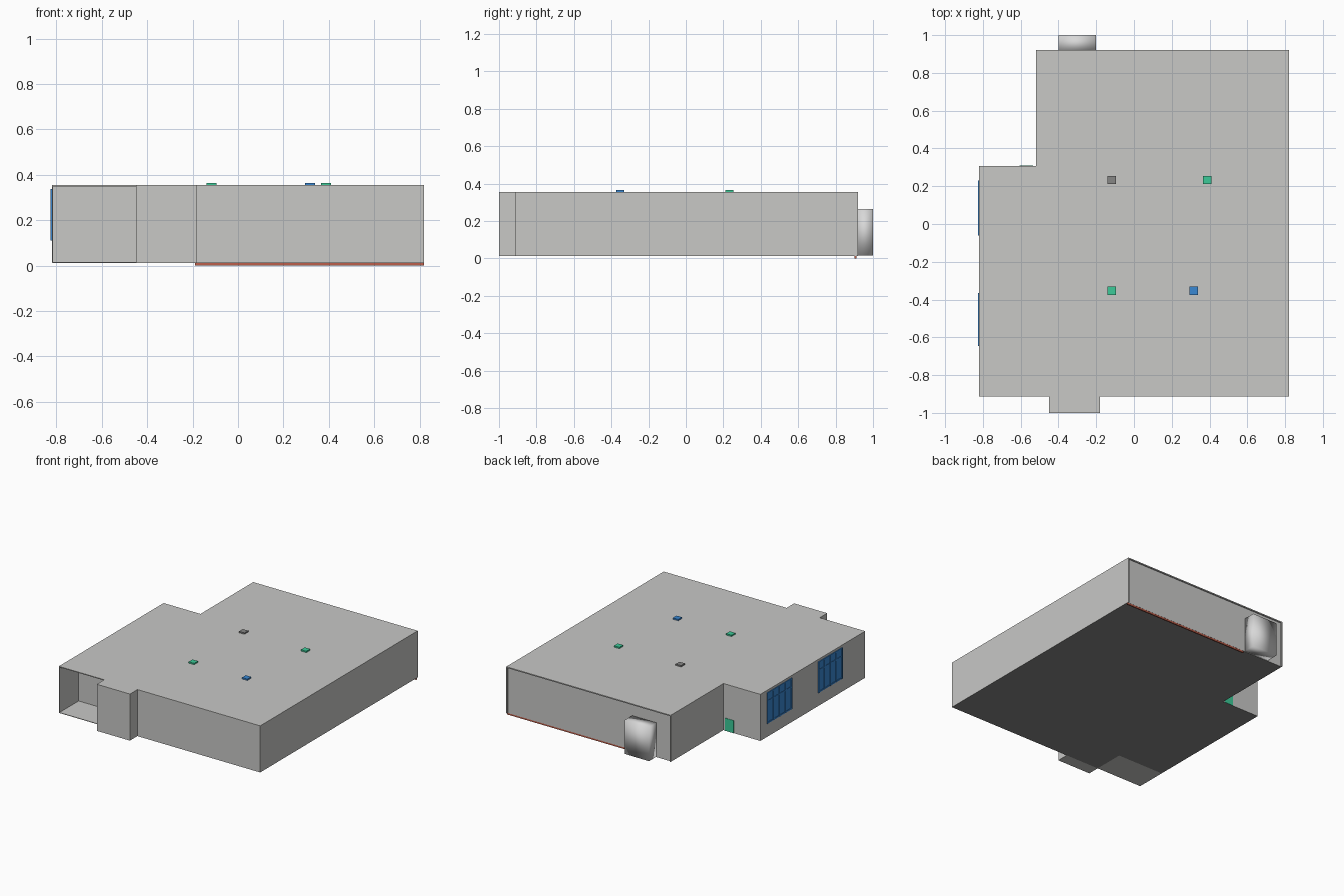
import bpy, bmesh

if "Cube" in bpy.data.objects:
    bpy.data.objects.remove(bpy.data.objects["Cube"])


def srgb(*c):
    return [((v / 255 + 0.055) / 1.055) ** 2.4 for v in c] + [1.0]


def material(name, *c):
    m = bpy.data.materials.new(name)
    m.diffuse_color = srgb(*c)
    m.use_nodes = True
    m.node_tree.nodes["Principled BSDF"].inputs["Base Color"].default_value = m.diffuse_color
    return m


WALL = material("wall grey", 200, 200, 198)
PALE = material("pale grey", 216, 216, 216)
DARK = material("dark grey", 134, 134, 133)
BLUE = material("blue", 56, 135, 210)
GREEN = material("green", 60, 202, 152)
RED = material("brick red", 190, 95, 75)


def finish(bm, name, *mats):
    bmesh.ops.recalc_face_normals(bm, faces=bm.faces)
    me = bpy.data.meshes.new(name)
    bm.to_mesh(me)
    bm.free()
    for m in mats:
        me.materials.append(m)
    ob = bpy.data.objects.new(name, me)
    bpy.context.collection.objects.link(ob)
    return ob


def box(name, x, y, z, mat):
    """Box from (min, max) ranges on each axis."""
    bm = bmesh.new()
    bmesh.ops.create_cube(bm, size=1)
    for v in bm.verts:
        v.co = [r[0] if c < 0 else r[1] for c, r in zip(v.co, (x, y, z))]
    return finish(bm, name, mat)


BASE, TOP = 0.012, 0.355
L, R, F, B = -0.82, 0.82, -0.913, 0.92

# main building: extruded plan, dark underside
plan = [(-0.45, F), (R, F), (R, B - 0.008), (-0.52, B - 0.008), (-0.52, 0.306),
        (L, 0.306), (L, -0.69), (-0.45, -0.69)]
bm = bmesh.new()
face = bm.faces.new([bm.verts.new((x, y, BASE)) for x, y in plan])
ext = bmesh.ops.extrude_face_region(bm, geom=[face], use_keep_orig=True)
for g in ext["geom"]:
    if isinstance(g, bmesh.types.BMVert):
        g.co.z = TOP
bmesh.ops.recalc_face_normals(bm, faces=bm.faces)
for f in bm.faces:
    f.material_index = 1 if f.normal.z < -0.5 else 0
finish(bm, "building", WALL, DARK)

# lips framing the slightly recessed back wall
box("back_roof_lip", (-0.52, R), (B - 0.008, B), (TOP - 0.008, TOP), WALL)
box("back_lip_left", (-0.52, -0.512), (B - 0.008, B), (BASE, TOP - 0.008), WALL)
box("back_lip_right", (R - 0.008, R), (B - 0.008, B), (BASE, TOP - 0.008), WALL)

# open corner alcove: roof, floor and outer wall
box("alcove_roof", (L, -0.45), (F, -0.69), (TOP - 0.006, TOP), WALL)
box("alcove_floor", (L, -0.45), (F, -0.69), (BASE, BASE + 0.004), WALL)
box("alcove_wall", (L, L + 0.005), (F, -0.69), (BASE + 0.004, TOP - 0.006), WALL)

# front porch block
box("porch", (-0.45, -0.18), (-1.0, F), (BASE, TOP), WALL)

# softly shaded unit on the back wall
unit = box("back_unit", (-0.40, -0.20), (B - 0.008, 1.0), (0.016, 0.265), PALE)
unit.data.shade_smooth()

# red strip under the back edge
box("red_strip", (-0.19, R), (B - 0.018, B - 0.009), (0.0, BASE), RED)

# small roof boxes
for i, (x, y, m) in enumerate([(0.387, 0.233, GREEN), (-0.117, -0.353, GREEN),
                               (0.317, -0.353, BLUE), (-0.117, 0.233, DARK)]):
    box(f"roof_box_{i}", (x - 0.022, x + 0.022), (y - 0.022, y + 0.022),
        (TOP, TOP + 0.01), m)

# windows on the left wall: pane plate plus raised bars
for i, (y0, y1) in enumerate([(-0.06, 0.23), (-0.645, -0.365)]):
    z0, z1 = 0.11, 0.338
    box(f"window_pane_{i}", (L - 0.002, L), (y0, y1), (z0, z1), BLUE)
    for k in range(5):
        y = y0 + (y1 - y0 - 0.012) * k / 4
        box(f"window_bar_{i}_{k}", (L - 0.006, L), (y, y + 0.012), (z0, z1), BLUE)
    for k, z in enumerate((z0, 0.27, z1 - 0.01)):
        box(f"window_rail_{i}_{k}", (L - 0.005, L), (y0, y1), (z, z + 0.01), BLUE)

# small green door in the back notch
box("side_door", (-0.605, -0.535), (0.306, 0.309), (BASE, 0.105), GREEN)
